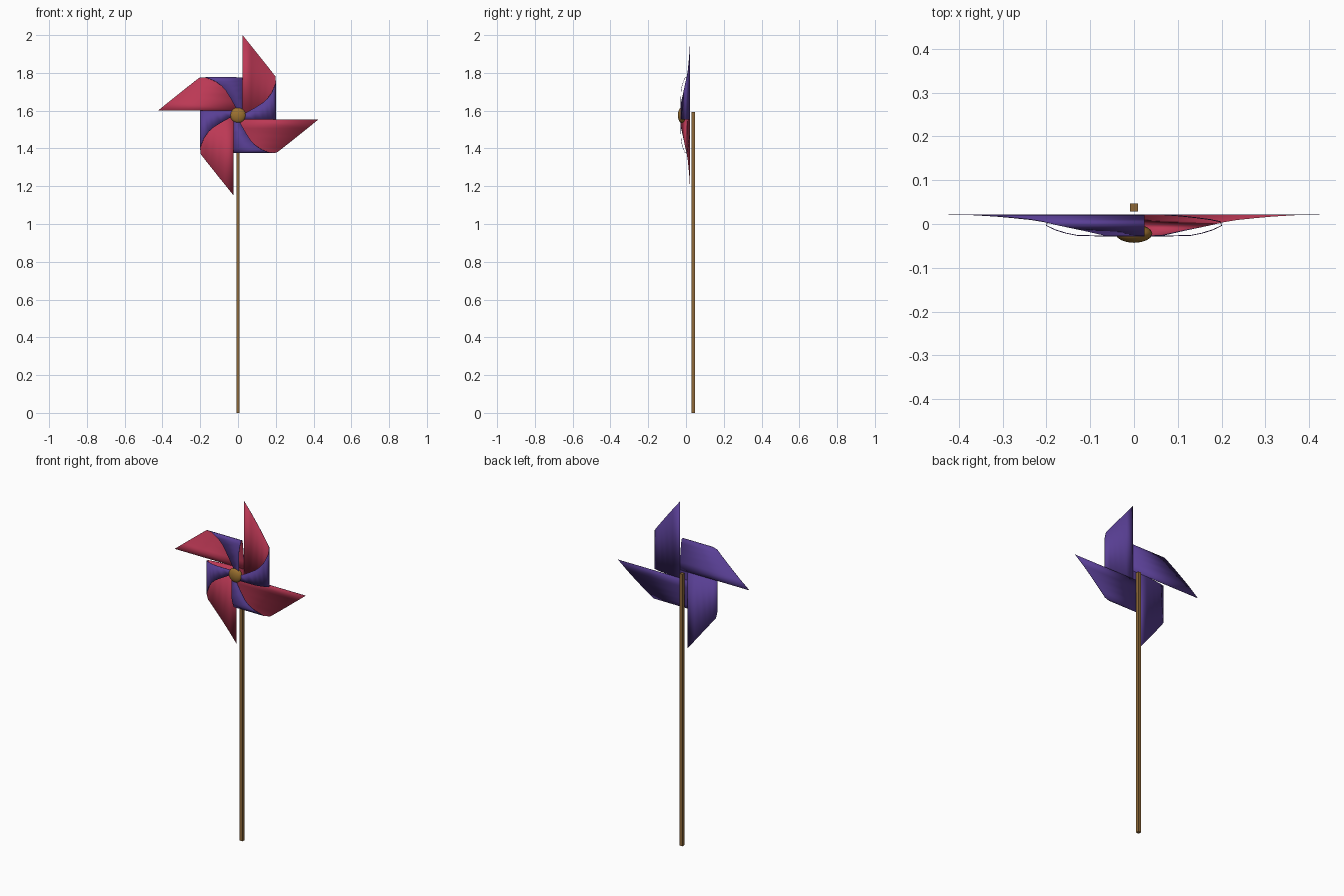
import bpy
from math import pi
from mathutils import Matrix, Vector

if "Cube" in bpy.data.objects:
    bpy.data.objects.remove(bpy.data.objects["Cube"])

HUB_Z = 1.576


def material(name, color):
    m = bpy.data.materials.new(name)
    m.diffuse_color = (*color, 1)
    m.use_nodes = True
    m.node_tree.nodes["Principled BSDF"].inputs["Base Color"].default_value = m.diffuse_color
    return m


red = material("red_paper", (0.50, 0.04, 0.09))
purple = material("purple_paper", (0.10, 0.05, 0.30))
wood = material("wood", (0.27, 0.14, 0.04))
gold = material("gold", (0.34, 0.17, 0.03))


def mesh_object(name, verts, faces, mats):
    me = bpy.data.meshes.new(name)
    me.from_pydata(verts, [], faces)
    ob = bpy.data.objects.new(name, me)
    bpy.context.collection.objects.link(ob)
    for m in mats:
        me.materials.append(m)
    sol = ob.modifiers.new("paper", 'SOLIDIFY')
    sol.thickness = 0.002
    sol.offset = 0
    sol.material_offset = 1
    sol.material_offset_rim = 1
    return ob


def smooth(ob, angle):
    bpy.ops.object.select_all(action='DESELECT')
    ob.select_set(True)
    bpy.context.view_layer.objects.active = ob
    bpy.ops.object.shade_smooth_by_angle(angle=angle)


# curled sail: (sideways, depth, height of slanted edge), from flat tip round to hub
CURL = [(0.024, 0.021, 0.424), (0.07, 0.021, 0.367), (0.11, 0.018, 0.317),
        (0.145, 0.014, 0.273), (0.175, 0.010, 0.235), (0.198, 0.005, 0.205),
        (0.200, -0.004, 0.170), (0.178, -0.014, 0.118), (0.155, -0.021, 0.087),
        (0.130, -0.026, 0.065), (0.09, -0.027, 0.040), (0.04, -0.027, 0.012),
        (0.0, -0.027, -0.012)]
for k in range(4):
    rot = Matrix.Translation((0, 0, HUB_Z)) @ Matrix.Rotation(k * pi / 2, 4, 'Y')
    verts = []
    for x, y, v in CURL:
        verts += [rot @ Vector((x, y, -0.024)), rot @ Vector((x, y, v))]
    faces = [(2 * i, 2 * i + 2, 2 * i + 3, 2 * i + 1) for i in range(len(CURL) - 1)]
    smooth(mesh_object(f"sail_{k + 1}", verts, faces, (red, purple)), 0.9)

# small uncut square behind the hub
s = 0.024
mesh_object("paper_centre", [(x, 0.021, HUB_Z + z) for x, z in
            ((-s, -s), (s, -s), (s, s), (-s, s))], [(0, 1, 2, 3)], (red, purple))

# domed pin cap
bpy.ops.mesh.primitive_uv_sphere_add(segments=16, ring_count=8, radius=0.042,
                                     location=(0, -0.022, HUB_Z), rotation=(pi / 2, 0, 0))
cap = bpy.context.object
cap.name = "pin_cap"
cap.scale = (1, 1, 0.5)
cap.data.materials.append(gold)
smooth(cap, 0.7)

# square stick
bpy.ops.mesh.primitive_cube_add(size=1, location=(0, 0.038, 0.796))
stick = bpy.context.object
stick.name = "stick"
stick.scale = (0.018, 0.018, 1.592)
stick.data.materials.append(wood)
